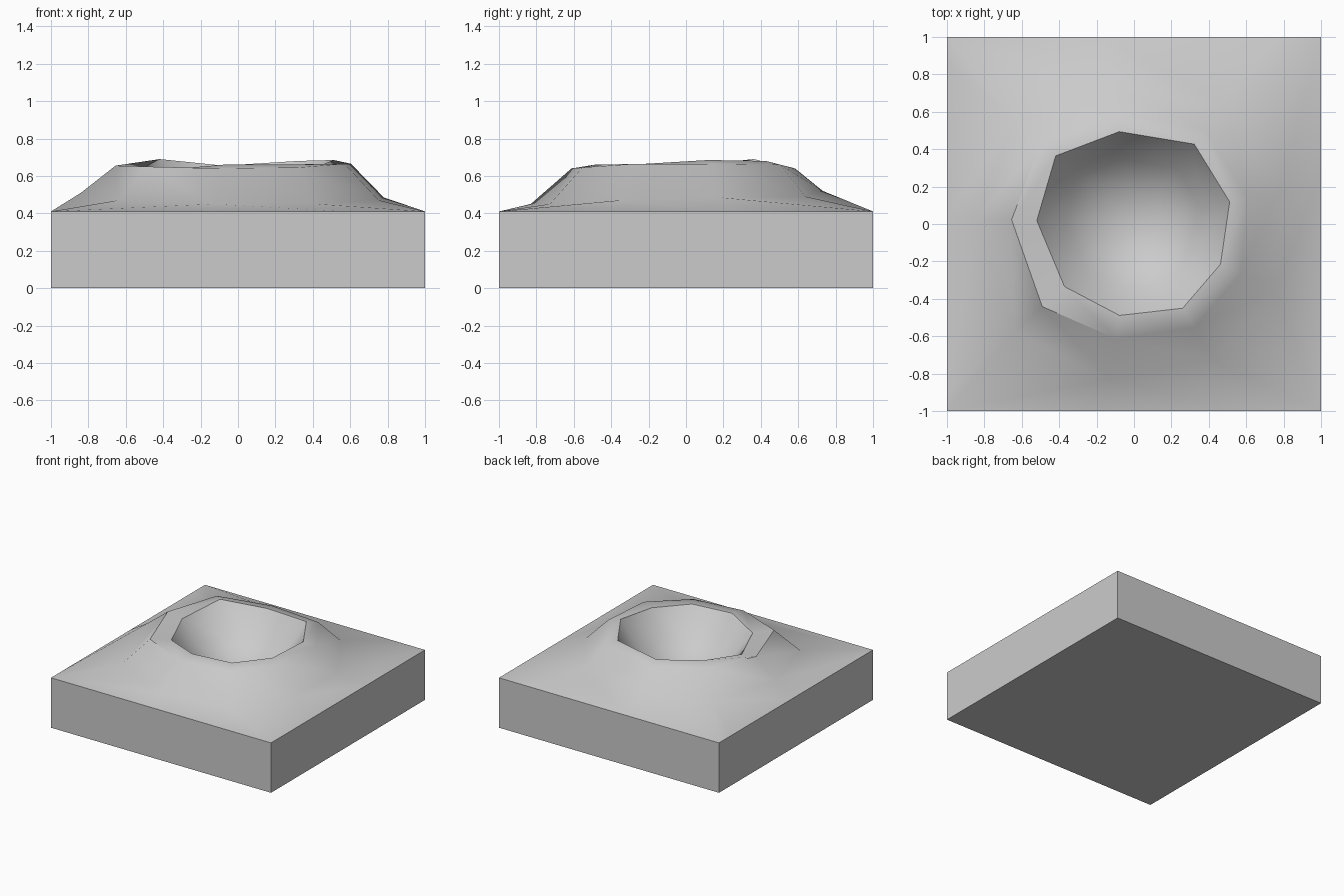
import bpy, bmesh
from math import cos, sin, radians

if "Cube" in bpy.data.objects:
    bpy.data.objects.remove(bpy.data.objects["Cube"])

# Nine uneven spokes: angle, rim r, rim z, crest r, crest z, foot r, foot z
SPOKES = [
    (13, .525, .685, .62, .665, .80, .485),
    (53, .535, .68, .63, .66, .80, .49),
    (99, .50, .655, .59, .64, .74, .52),
    (139, .555, .69, .66, .67, .85, .49),
    (178, .52, .635, .655, .655, .84, .51),
    (222, .50, .635, .66, .65, .86, .47),
    (261, .495, .66, .62, .64, .84, .45),
    (300, .52, .66, .64, .645, .84, .45),
    (335, .51, .665, .63, .665, .83, .47),
]
EDGE_Z = .41
N = len(SPOKES)

bm = bmesh.new()


def polar(a, r, z):
    return bm.verts.new((r * cos(a), r * sin(a), z))


# Rings from the bowl floor outwards
angles = [radians(s[0]) for s in SPOKES]
rings = [
    [polar(a, .19, .35) for a in angles],
    [polar(a, s[1] * .70, .455) for a, s in zip(angles, SPOKES)],
]
for k in (1, 3, 5):
    rings.append([polar(a, s[k], s[k + 1]) for a, s in zip(angles, SPOKES)])
for a, b in zip(rings, rings[1:]):
    for i in range(N):
        j = (i + 1) % N
        bm.faces.new((a[i], b[i], b[j], a[j]))
centre = bm.verts.new((0, 0, .32))
for i in range(N):
    bm.faces.new((centre, rings[0][i], rings[0][(i + 1) % N]))

# Square border: spokes projected to the tile edge, corners inserted between
foot = rings[-1]
edge = [polar(a, 1 / max(abs(cos(a)), abs(sin(a))), EDGE_Z) for a in angles]
border = []
for i in range(N):
    j = (i + 1) % N
    border.append(edge[i])
    p, q = edge[i].co, edge[j].co
    a0, a1 = SPOKES[i][0], SPOKES[j][0] + (360 if j == 0 else 0)
    corner = [c for c in (45, 135, 225, 315) if a0 < c < a1]
    if corner:
        c = radians(corner[0])
        v = polar(c, 2 ** .5, EDGE_Z)
        border.append(v)
        bm.faces.new((foot[i], edge[i], v))
        bm.faces.new((foot[i], v, foot[j]))
        bm.faces.new((foot[j], v, edge[j]))
    else:
        bm.faces.new((foot[i], edge[i], edge[j], foot[j]))

# Block walls and underside
base = [bm.verts.new((v.co.x, v.co.y, 0)) for v in border]
M = len(border)
for i in range(M):
    j = (i + 1) % M
    bm.faces.new((border[i], base[i], base[j], border[j]))
bm.faces.new(base[::-1])
bmesh.ops.recalc_face_normals(bm, faces=bm.faces)

mesh = bpy.data.meshes.new("crater_tile")
bm.to_mesh(mesh)
bm.free()
tile = bpy.data.objects.new("crater_tile", mesh)
bpy.context.collection.objects.link(tile)
bpy.context.view_layer.objects.active = tile
tile.select_set(True)
bpy.ops.object.shade_smooth_by_angle(angle=radians(42))
